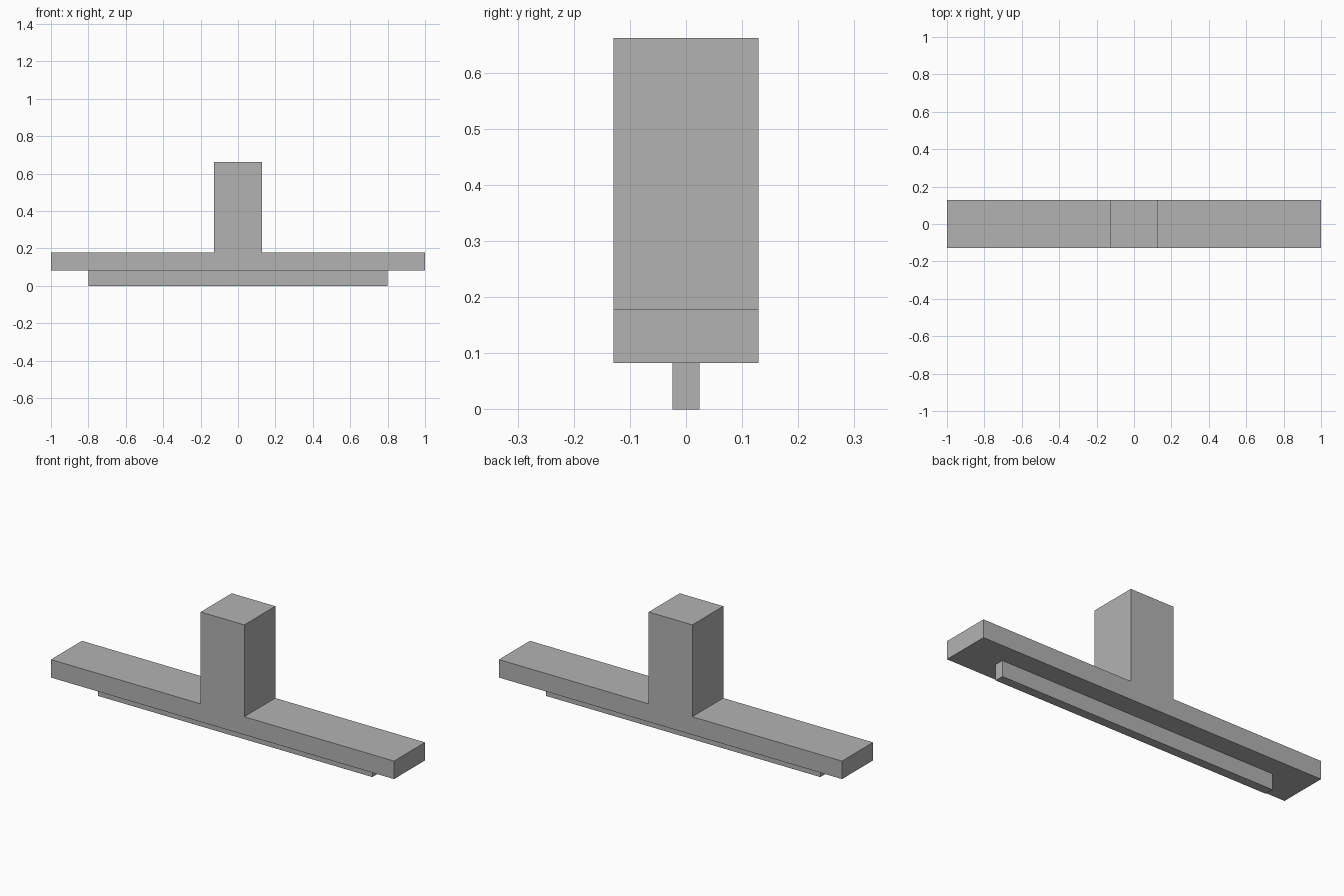
import bpy
import bmesh

cube = bpy.data.objects.get("Cube")
if cube:
    bpy.data.objects.remove(cube, do_unlink=True)

grey = bpy.data.materials.new("plain_grey")
grey.use_nodes = True
grey.diffuse_color = (0.45, 0.45, 0.45, 1)
grey.node_tree.nodes["Principled BSDF"].inputs["Base Color"].default_value = (0.45, 0.45, 0.45, 1)


def extrude_profile(name, half_outline, depth):
    """Mirror an x/z half outline across x = 0 and extrude it along y."""
    outline = half_outline + [(-x, z) for x, z in reversed(half_outline)]
    bm = bmesh.new()
    face = bm.faces.new([bm.verts.new((x, -depth / 2, z)) for x, z in outline])
    result = bmesh.ops.extrude_face_region(bm, geom=[face])
    moved = [g for g in result["geom"] if isinstance(g, bmesh.types.BMVert)]
    bmesh.ops.translate(bm, verts=moved, vec=(0, depth, 0))
    bmesh.ops.recalc_face_normals(bm, faces=bm.faces)
    mesh = bpy.data.meshes.new(name)
    bm.to_mesh(mesh)
    bm.free()
    mesh.materials.append(grey)
    obj = bpy.data.objects.new(name, mesh)
    bpy.context.collection.objects.link(obj)
    return obj


# Crossbar and upright handle in one flush T-shaped body
extrude_profile("bar_and_handle",
                [(1.0, 0.083), (1.0, 0.178), (0.127, 0.178), (0.127, 0.662)], 0.258)

# Narrow blade under the bar
extrude_profile("bottom_blade", [(0.8, 0.0), (0.8, 0.083)], 0.048)
